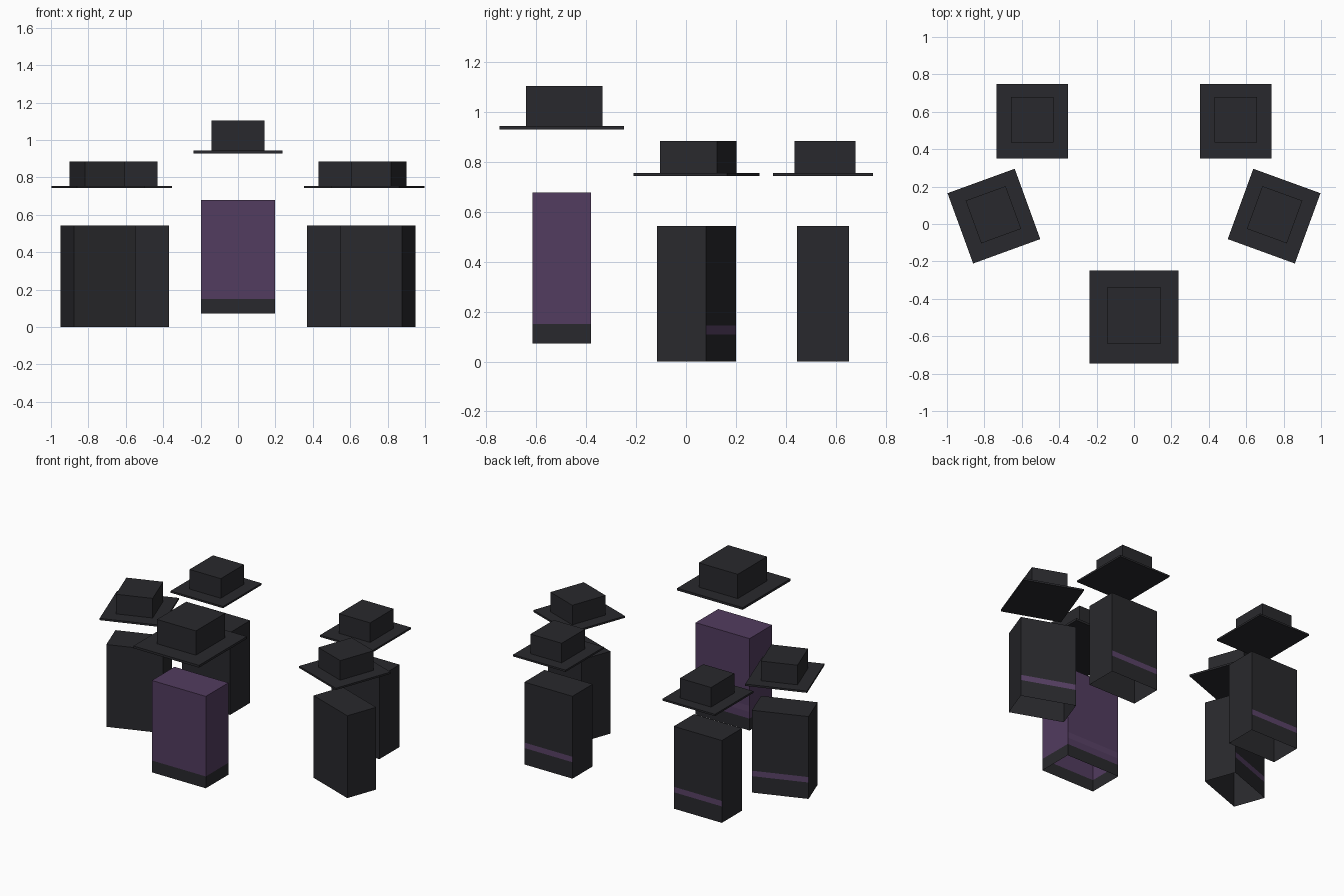
import bpy, bmesh
from math import radians

if "Cube" in bpy.data.objects:
    bpy.data.objects.remove(bpy.data.objects["Cube"])


def material(name, rgb):
    m = bpy.data.materials.new(name)
    m.diffuse_color = (*rgb, 1)
    m.use_nodes = True
    m.node_tree.nodes["Principled BSDF"].inputs["Base Color"].default_value = m.diffuse_color
    return m


DARK = material("dark_cloth", (0.022, 0.022, 0.026))
PURPLE = material("purple_cloth", (0.085, 0.045, 0.115))
TRIM = material("purple_trim", (0.1, 0.055, 0.135))


def finish(name, bm, mats, loc, angle):
    bmesh.ops.recalc_face_normals(bm, faces=bm.faces)
    me = bpy.data.meshes.new(name)
    bm.to_mesh(me)
    bm.free()
    for m in mats:
        me.materials.append(m)
    ob = bpy.data.objects.new(name, me)
    ob.location = (loc[0], loc[1], 0)
    ob.rotation_euler.z = radians(angle)
    bpy.context.collection.objects.link(ob)


def shell(name, w, d, levels, colours, stripe, loc, angle):
    """Box shell open at the bottom, cut into horizontal bands.
    colours gives one material per band; stripe is the band trimmed at the back."""
    bm = bmesh.new()
    corners = [(-w/2, -d/2), (w/2, -d/2), (w/2, d/2), (-w/2, d/2)]
    rings = [[bm.verts.new((x, y, z)) for x, y in corners] for z in levels]
    for b in range(len(levels) - 1):
        for i in range(4):
            j = (i + 1) % 4
            f = bm.faces.new((rings[b][i], rings[b][j], rings[b+1][j], rings[b+1][i]))
            f.material_index = 2 if (b == stripe and i == 2) else colours[b]
    bm.faces.new(rings[-1]).material_index = colours[-1]
    finish(name, bm, (DARK, PURPLE, TRIM), loc, angle)


def box(name, w, d, z0, z1, y, loc, angle):
    bm = bmesh.new()
    bmesh.ops.create_cube(bm, size=1)
    for v in bm.verts:
        v.co = (v.co.x * w, v.co.y * d + y, z0 + (v.co.z + 0.5) * (z1 - z0))
    finish(name, bm, (DARK,), loc, angle)


# Central purple robe with dark hem, and its larger hat
centre = (0, -0.498)
shell("centre_robe", 0.393, 0.235, (0.073, 0.151, 0.195, 0.235, 0.678),
      (0, 1, 1, 1), 2, centre, 0)
box("centre_hat_brim", 0.478, 0.498, 0.929, 0.944, 0, centre, 0)
box("centre_hat_crown", 0.284, 0.305, 0.944, 1.104, 0.01, centre, 0)

# Four dark robes with hats, mirrored left and right
for side, label in ((-1, "left"), (1, "right")):
    for row, x, y, turn in (("side", 0.749, 0.042, -20), ("back", 0.544, 0.549, 0)):
        loc, angle, name = (side * x, y), side * turn, f"{label}_{row}"
        shell(name + "_robe", 0.35, 0.21, (0, 0.108, 0.144, 0.542),
              (0, 0, 0), 1, loc, angle)
        box(name + "_hat_brim", 0.382, 0.4, 0.743, 0.755, 0, loc, angle)
        box(name + "_hat_crown", 0.227, 0.243, 0.755, 0.884, 0.008, loc, angle)
